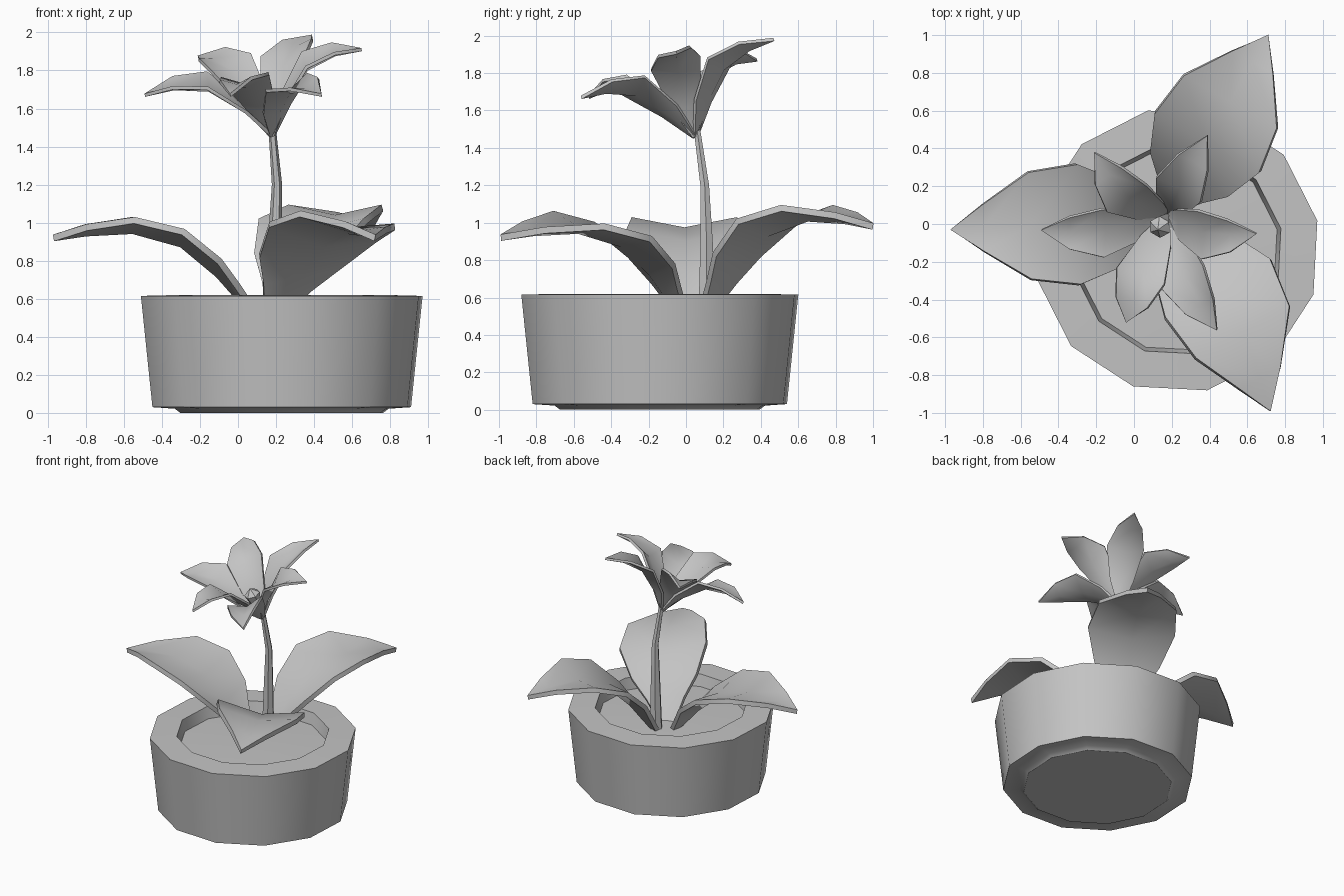
import bpy, bmesh
from math import cos, sin, radians, pi
from mathutils import Vector

cube = bpy.data.objects.get("Cube")
if cube:
    bpy.data.objects.remove(cube, do_unlink=True)

grey = bpy.data.materials.new("plain_grey")
grey.use_nodes = True
COLOUR = (0.55, 0.55, 0.55, 1)
grey.diffuse_color = COLOUR
grey.node_tree.nodes["Principled BSDF"].inputs["Base Color"].default_value = COLOUR


def finish(name, bm, angle=35, thickness=0):
    """Turn a bmesh into a named, shaded object."""
    bmesh.ops.recalc_face_normals(bm, faces=bm.faces)
    mesh = bpy.data.meshes.new(name)
    bm.to_mesh(mesh)
    bm.free()
    mesh.materials.append(grey)
    ob = bpy.data.objects.new(name, mesh)
    bpy.context.collection.objects.link(ob)
    bpy.ops.object.select_all(action='DESELECT')
    ob.select_set(True)
    bpy.context.view_layer.objects.active = ob
    if thickness:
        mod = ob.modifiers.new("thickness", 'SOLIDIFY')
        mod.thickness = thickness
        mod.offset = 0
        bpy.ops.object.modifier_apply(modifier=mod.name)
    bpy.ops.object.shade_smooth_by_angle(angle=radians(angle))


def tube(name, rings, sides, turn=0):
    """Skin horizontal rings given as (x, y, z, radius), capped at both ends."""
    bm = bmesh.new()
    loops = []
    for x, y, z, r in rings:
        angles = [radians(turn) + 2 * pi * i / sides for i in range(sides)]
        loops.append([bm.verts.new((x + r * cos(a), y + r * sin(a), z)) for a in angles])
    for low, high in zip(loops, loops[1:]):
        for i in range(sides):
            j = (i + 1) % sides
            bm.faces.new((low[i], low[j], high[j], high[i]))
    bm.faces.new(loops[0][::-1])
    bm.faces.new(loops[-1])
    finish(name, bm)


def blade(name, base, tip, up, stations, thickness, roll=0, bend=0):
    """Folded leaf; stations are (reach, rise, half width, edge lift)."""
    base, up = Vector(base), Vector(up).normalized()
    span = Vector(tip) - base
    height = span.dot(up)
    reach = span - up * height
    side = up.cross(reach).normalized()
    bm = bmesh.new()
    rows = []
    for t, h, w, lift in stations:
        mid = base + reach * t + up * (height * h) + side * (bend * sin(pi * t))
        rows.append([bm.verts.new(mid + side * (s * w) + up * (abs(s) * lift + s * roll * w))
                     for s in (-1, 0, 1)])
    for a, b in zip(rows, rows[1:]):
        for i in (0, 1):
            bm.faces.new((a[i], a[i + 1], b[i + 1], b[i]))
    end = bm.verts.new(tip)
    for i in (0, 1):
        bm.faces.new((rows[-1][i], rows[-1][i + 1], end))
    finish(name, bm, 50, thickness)


# Twelve-sided pot with a stepped foot and a sunken bed of soil
POT = (0.23, -0.14)
profile = [(0.545, 0), (0.575, 0.022), (0.695, 0.03), (0.757, 0.615),
           (0.56, 0.62), (0.52, 0.45)]
tube("pot", [(*POT, z, r) for r, z in profile], 12, 12)
tube("soil", [(*POT, 0.46, 0.53), (*POT, 0.53, 0.55), (*POT, 0.54, 0.25)], 12, 12)

# Slender bent stem
tube("stem", [(0.19, 0.11, 0.5, 0.05), (0.195, 0.11, 0.9, 0.038),
              (0.205, 0.1, 1.2, 0.027), (0.18, 0.06, 1.49, 0.02)], 6)

# Three broad leaves
LEAF = [(0, 0, 0.05, 0.01), (0.1, 0.28, 0.14, 0.05), (0.19, 0.54, 0.24, 0.07),
        (0.37, 0.92, 0.32, 0.065), (0.61, 1.09, 0.285, 0.055), (0.84, 1.06, 0.125, 0.03)]
for name, base, tip, roll, bend in (
        ("right_leaf", (0.1, 0, 0.5), (-0.97, -0.03, 0.92), 0, -0.01),
        ("back_leaf", (0.2, 0.1, 0.5), (0.71, 1, 0.98), 0, 0),
        ("front_leaf", (0.18, -0.02, 0.5), (0.72, -0.99, 0.92), -0.12, 0.08)):
    blade(name, base, tip, (0, 0, 1), LEAF, 0.035, roll, bend)

# Six petals opening around a tilted axis
HEART = Vector((0.18, 0.05, 1.46))
AXIS = Vector((-0.2, -0.3, 0.934)).normalized()
PETAL = [(0, 0, 0.015, 0), (0.17, 0.42, 0.085, 0.03),
         (0.45, 0.88, 0.135, 0.055), (0.74, 1.01, 0.09, 0.035)]
tips = [(-0.49, -0.03, 1.67), (-0.21, 0.38, 1.87), (0.39, 0.47, 1.98),
        (0.65, -0.05, 1.91), (0.44, -0.56, 1.67), (-0.04, -0.52, 1.67)]
for n, tip in enumerate(tips, 1):
    blade(f"petal_{n}", HEART, tip, AXIS, PETAL, 0.018)

# Pointed centre of the flower
bm = bmesh.new()
bmesh.ops.create_cone(bm, cap_ends=True, segments=6, radius1=0.012, radius2=0.06, depth=0.2)
top = [f for f in bm.faces if f.calc_center_median().z > 0.09]
poke = bmesh.ops.poke(bm, faces=top)
for v in poke["verts"]:
    v.co.z += 0.05
turn = Vector((0, 0, 1)).rotation_difference(AXIS).to_matrix()
for v in bm.verts:
    v.co = HEART + turn @ v.co + AXIS * 0.12
finish("flower_centre", bm, 20)
